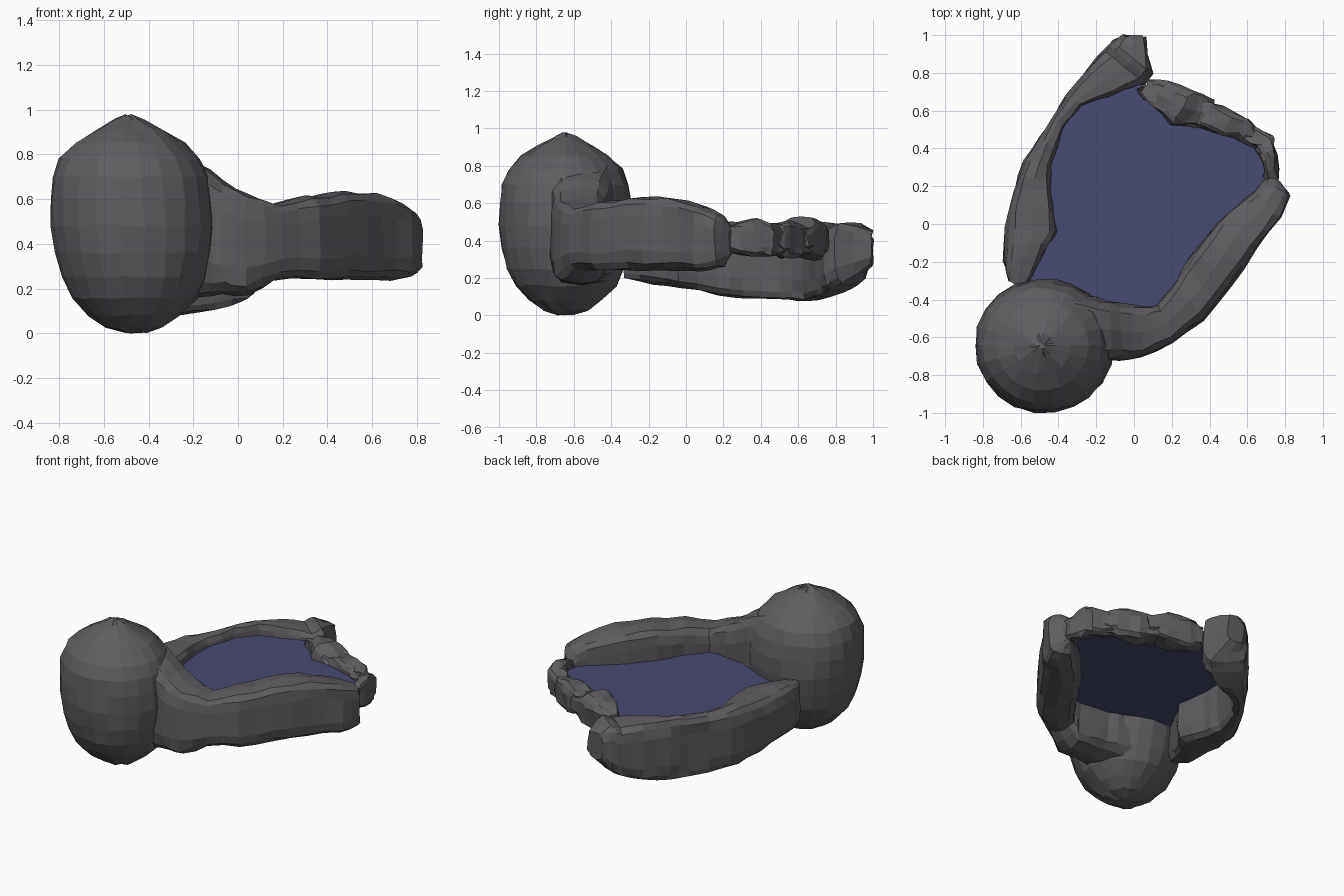
import bpy, bmesh, math, random
from mathutils import Vector

if "Cube" in bpy.data.objects:
    bpy.data.objects.remove(bpy.data.objects["Cube"])

random.seed(4)


def material(name, rgb):
    m = bpy.data.materials.new(name)
    m.diffuse_color = (*rgb, 1)
    m.use_nodes = True
    m.node_tree.nodes["Principled BSDF"].inputs["Base Color"].default_value = m.diffuse_color
    return m


ROCK = material("dark rock", (0.115, 0.107, 0.118))
WATER = material("blue water", (0.065, 0.07, 0.165))


def loft(name, rings, jitter):
    """Skin closed rings of points into a capped solid with rough facets."""
    bm = bmesh.new()
    vs = [[bm.verts.new([c + random.uniform(-jitter, jitter) for c in p]) for p in r] for r in rings]
    n = len(rings[0])
    for a, b in zip(vs, vs[1:]):
        for i in range(n):
            j = (i + 1) % n
            bm.faces.new((a[i], a[j], b[j], b[i]))
    bm.faces.new(vs[0][::-1])
    bm.faces.new(vs[-1])
    bmesh.ops.recalc_face_normals(bm, faces=bm.faces)
    me = bpy.data.meshes.new(name)
    bm.to_mesh(me)
    bm.free()
    me.materials.append(ROCK)
    ob = bpy.data.objects.new(name, me)
    bpy.context.collection.objects.link(ob)
    return ob


def wall(name, stations, steps, jitter=0.008, power=0.5):
    """Stations: outer x, y, inner x, y, bottom z, top z; rounded-box section."""
    rings = []
    for s, t in zip(stations, stations[1:]):
        for k in range(steps):
            f = k / steps
            rings.append([a + (b - a) * f for a, b in zip(s, t)])
    rings.append(stations[-1])
    out = []
    for ox, oy, ix, iy, zb, zt in rings:
        o, i = Vector((ox, oy)), Vector((ix, iy))
        ring = []
        for k in range(14):
            a = 2 * math.pi * (k + 0.5) / 14
            u, w = [math.copysign(abs(v) ** power, v) for v in (math.cos(a), math.sin(a))]
            p = (o + i) / 2 + (o - i) / 2 * u
            ring.append((p.x, p.y, (zb + zt) / 2 + (zt - zb) / 2 * w))
        out.append(ring)
    return loft(name, out, jitter)


# Large egg-shaped boulder: z, radius
profile = [(0.005, .05), (.03, .13), (.08, .2), (.16, .28), (.25, .325), (.36, .352), (.48, .367),
           (.6, .365), (.7, .35), (.78, .315), (.85, .245), (.91, .15), (.955, .065), (.975, .015)]
rings = []
for z, r in profile:
    rings.append([(-0.46 - 0.03 * z + r * math.cos(2 * math.pi * k / 22),
                   -0.645 + 0.97 * r * math.sin(2 * math.pi * k / 22), z) for k in range(22)])
loft("boulder", rings, 0.006)

# Front right wall, flaring up into the boulder
wall("front_right_wall", [
    (-.28, -.74, -.42, -.34, .16, .84),
    (-.17, -.73, -.2, -.39, .17, .77),
    (-.07, -.72, -.07, -.42, .17, .68),
    (.03, -.71, .07, -.43, .17, .62),
    (.2, -.63, .12, -.43, .24, .58),
    (.37, -.51, .22, -.3, .24, .61),
    (.51, -.34, .32, -.14, .24, .63),
    (.65, -.13, .44, .01, .24, .63),
    (.78, .04, .57, .12, .24, .59),
    (.83, .15, .68, .22, .26, .54),
    (.77, .23, .72, .25, .32, .48)], 2)

# Left wall with a pointed back end
wall("left_wall", [
    (-.67, -.3, -.56, -.34, .2, .48),
    (-.69, -.2, -.48, -.16, .17, .5),
    (-.68, -.02, -.4, -.04, .15, .5),
    (-.64, .18, -.43, .17, .11, .5),
    (-.58, .34, -.43, .3, .09, .49),
    (-.42, .58, -.38, .5, .08, .5),
    (-.36, .68, -.28, .62, .08, .51),
    (-.25, .82, -.08, .69, .09, .5),
    (-.16, .92, .06, .74, .13, .48),
    (-.11, .97, .1, .8, .17, .5),
    (-.06, 1.0, .06, .99, .27, .45)], 2)

# Back wall made of overlapping small rocks
for n, st in enumerate([
        [(.08, .76, .02, .7, .33, .46), (.17, .75, .1, .62, .3, .51), (.31, .71, .2, .53, .31, .52),
         (.42, .65, .34, .51, .35, .46)],
        [(.36, .67, .3, .53, .33, .47), (.47, .62, .4, .49, .31, .5), (.6, .55, .53, .46, .31, .5),
         (.65, .5, .6, .43, .34, .47)],
        [(.6, .54, .55, .45, .33, .47), (.74, .46, .64, .4, .32, .5), (.76, .36, .68, .33, .32, .52),
         (.76, .23, .69, .24, .34, .48)]]):
    wall("back_rock_%d" % (n + 1), st, 2, 0.012)

# Water surface, tucked under the rims
outline = [(-.6, -.3), (-.3, -.45), (0, -.5), (.15, -.5), (.35, -.25), (.5, 0), (.72, .22),
           (.69, .4), (.55, .5), (.25, .6), (.05, .73), (-.02, .78), (-.33, .64), (-.45, .4),
           (-.5, 0), (-.62, -.22)]
me = bpy.data.meshes.new("water")
me.from_pydata([(x, y, .43) for x, y in outline], [], [list(range(len(outline)))])
me.materials.append(WATER)
bpy.context.collection.objects.link(bpy.data.objects.new("water", me))
